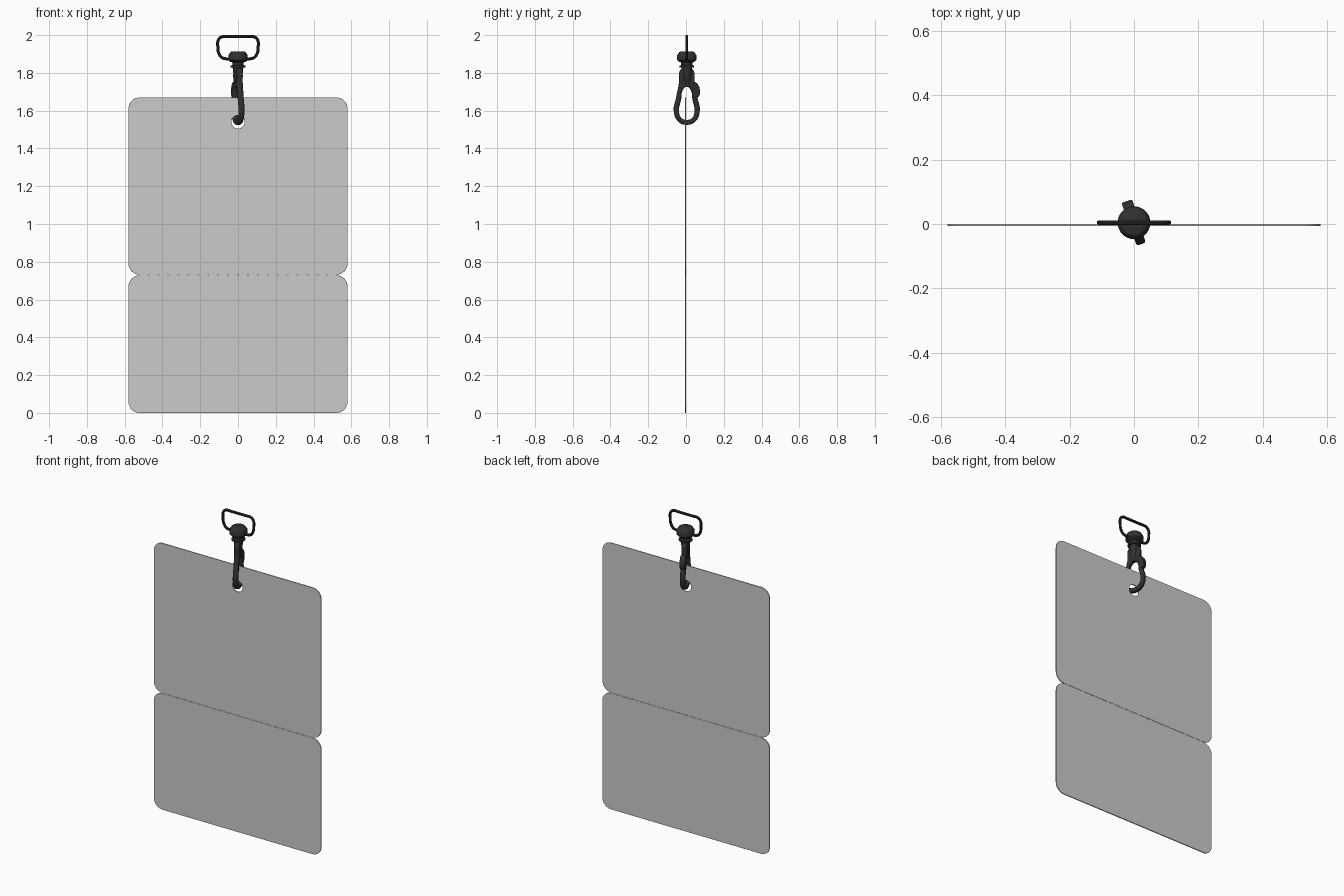
import bpy, bmesh
from math import sin, cos, pi, radians

if "Cube" in bpy.data.objects:
    bpy.data.objects.remove(bpy.data.objects["Cube"])

black = bpy.data.materials.new("black_metal")
black.diffuse_color = (0.03, 0.03, 0.03, 1)
black.use_nodes = True
black.node_tree.nodes["Principled BSDF"].inputs["Base Color"].default_value = black.diffuse_color
CY = 0.004  # the clasp sits just behind the card centre


def curve_part(name, loops, smooth=False, fill=True, extrude=0, bevel=0.002,
               turn=0, y=0, res=3, mat=None):
    """Closed outlines drawn in x-z, filled or used as a tube path."""
    cu = bpy.data.curves.new(name, 'CURVE')
    cu.dimensions = '2D' if fill else '3D'
    if fill:
        cu.fill_mode = 'BOTH'
        cu.offset = -bevel
    cu.extrude, cu.bevel_depth, cu.bevel_resolution = extrude, bevel, res
    cu.resolution_u = 8
    for pts in loops:
        if smooth:
            s = cu.splines.new('BEZIER')
            s.bezier_points.add(len(pts) - 1)
            for b, p in zip(s.bezier_points, pts):
                b.co = (p[0], p[1], 0)
                b.handle_left_type = b.handle_right_type = 'AUTO'
        else:
            s = cu.splines.new('POLY')
            s.points.add(len(pts) - 1)
            for b, p in zip(s.points, pts):
                b.co = (p[0], p[1], 0, 1)
        s.use_cyclic_u = True
    ob = bpy.data.objects.new(name, cu)
    bpy.context.collection.objects.link(ob)
    ob.rotation_euler = (pi / 2, 0, turn)
    ob.location.y = y
    bpy.ops.object.select_all(action='DESELECT')
    ob.select_set(True)
    bpy.context.view_layer.objects.active = ob
    bpy.ops.object.convert(target='MESH')
    return finish(bpy.context.object, mat)


def finish(ob, mat=None):
    bpy.ops.object.select_all(action='DESELECT')
    ob.select_set(True)
    bpy.context.view_layer.objects.active = ob
    bpy.ops.object.shade_smooth_by_angle(angle=radians(35))
    if mat:
        ob.data.materials.append(mat)
    return ob


def lathe(name, profile, n=32):
    bm = bmesh.new()
    rings = [[bm.verts.new((r * cos(2 * pi * i / n), r * sin(2 * pi * i / n) + CY, z))
              for i in range(n)] for r, z in profile]
    for a, b in zip(rings, rings[1:]):
        for i in range(n):
            j = (i + 1) % n
            bm.faces.new((a[i], a[j], b[j], b[i]))
    bm.faces.new(rings[0][::-1])
    bm.faces.new(rings[-1])
    me = bpy.data.meshes.new(name)
    bm.to_mesh(me)
    bm.free()
    ob = bpy.data.objects.new(name, me)
    bpy.context.collection.objects.link(ob)
    return finish(ob, black)


def rounded_rect(x, z0, z1, r, n=8):
    pts = []
    for k, (cx, cz) in enumerate([(x - r, z1 - r), (r - x, z1 - r), (r - x, z0 + r), (x - r, z0 + r)]):
        for i in range(n + 1):
            a = (k + i / n) * pi / 2
            pts.append((cx + r * cos(a), cz + r * sin(a)))
    return pts


def circle(cx, cz, r, n=32):
    return [(cx + r * cos(2 * pi * i / n), cz + r * sin(2 * pi * i / n)) for i in range(n)]


def mirrored(half):
    """Complete a half outline whose first and last points may lie on x = 0."""
    return half + [(-u, z) for u, z in reversed(half) if u > 0]


# Card: two panels joined along a perforated crease
card = dict(extrude=0.002, bevel=0.0015, y=-0.003, res=1)
curve_part("upper_panel", [rounded_rect(0.58, 0.7315, 1.67, 0.06),
                           circle(0, 1.54, 0.035)], **card)
curve_part("lower_panel", [rounded_rect(0.58, 0, 0.7285, 0.06)], **card)

# Perforation ties across the crease
N, W = 20, 1.05
for i in range(N):
    x = -W / 2 + W * (i + 0.5) / N
    bpy.ops.mesh.primitive_cube_add(size=1, location=(x, -0.003, 0.73))
    tie = bpy.context.object
    tie.name = "perforation_tie"
    tie.scale = (W / N - 0.005, 0.004, 0.008)

# Snap hook: teardrop frame, turned a little about the vertical
TURN = radians(108.5)
outer = mirrored([(0, 1.525), (0.048, 1.545), (0.07, 1.6), (0.057, 1.67),
                  (0.042, 1.74), (0.03, 1.82), (0, 1.83)])
inner = mirrored([(0, 1.551), (0.034, 1.563), (0.046, 1.598), (0.034, 1.66),
                  (0.024, 1.71), (0, 1.727)])
curve_part("hook_frame", [outer, inner], smooth=True, extrude=0.007, bevel=0.008,
           turn=TURN, y=CY, mat=black)

# Thumb bump of the gate
bump = [(0.045, 1.665), (0.061, 1.673), (0.07, 1.695), (0.067, 1.72), (0.052, 1.745), (0.036, 1.75), (0.035, 1.7)]
curve_part("gate_thumb_tab", [bump], smooth=True, extrude=0.012, bevel=0.005,
           turn=TURN, y=CY, mat=black)

# Neck and swivel collar
lathe("hook_neck", [(0.014, 1.728), (0.02, 1.745), (0.024, 1.79), (0.029, 1.835)])
lathe("swivel_collar", [(0.029, 1.828), (0.039, 1.828), (0.039, 1.838), (0.03, 1.841),
                        (0.03, 1.856), (0.041, 1.858), (0.051, 1.868), (0.051, 1.893),
                        (0.04, 1.91), (0.036, 1.912)])

# Strap ring
ring = mirrored([(0, 1.872), (0.05, 1.874), (0.083, 1.88), (0.1, 1.9), (0.107, 1.94),
                 (0.104, 1.974), (0.088, 1.99), (0.05, 1.992), (0, 1.992)])
curve_part("strap_ring", [ring], smooth=True, fill=False, bevel=0.008, y=CY, mat=black)
